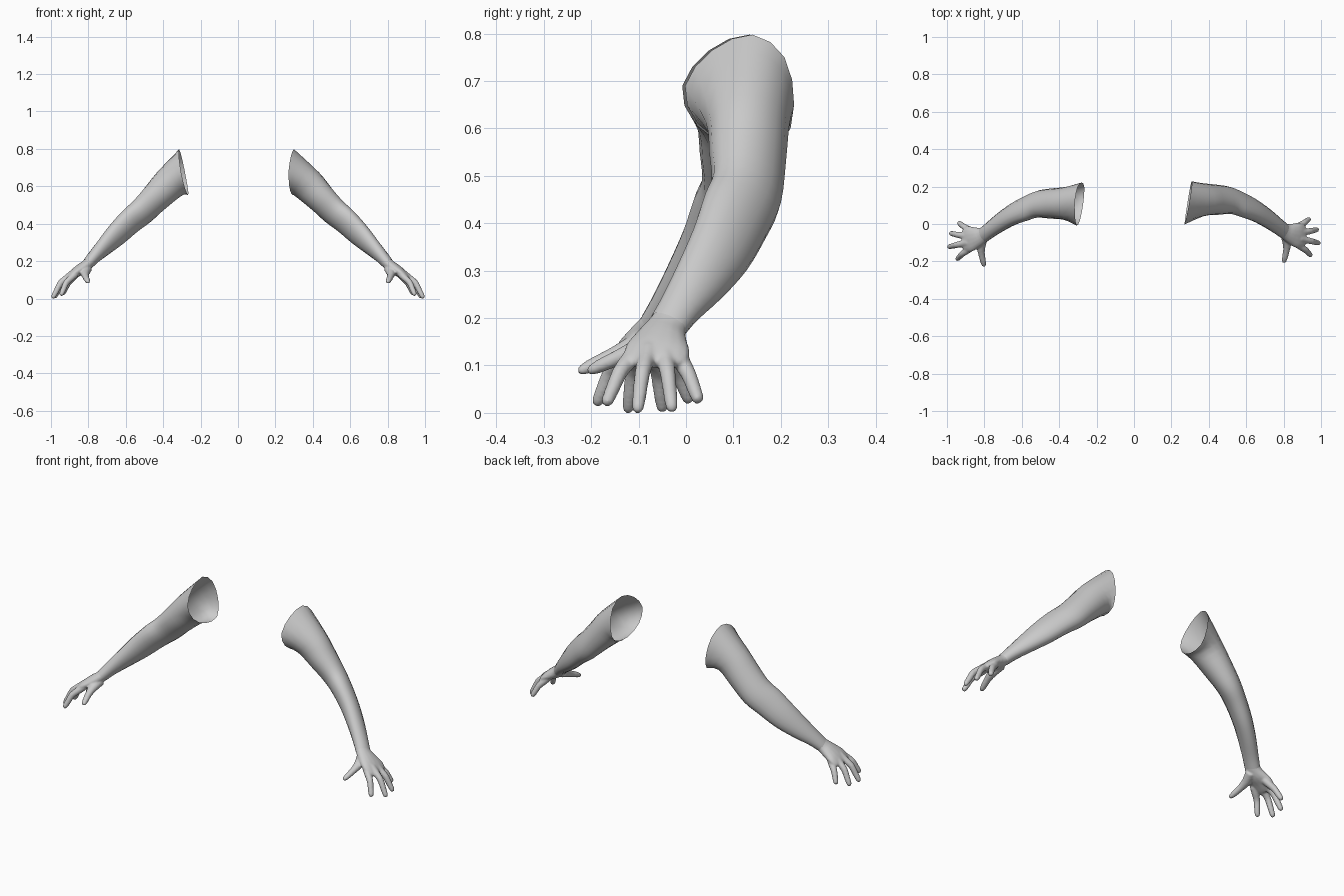
import bpy, bmesh
from math import cos, sin, pi
from mathutils import Vector

if "Cube" in bpy.data.objects:
    bpy.data.objects.remove(bpy.data.objects["Cube"])

SIDES = 16


def catmull(a, b, c, d, t):
    return 0.5 * (2 * b + (c - a) * t + (2 * a - 5 * b + 4 * c - d) * t * t
                  + (3 * b - a - 3 * c + d) * t ** 3)


def make_rings(stations, sides=SIDES):
    """Elliptical rings on a path of (x, y, z, half width, half height[, skew])."""
    pts = [Vector(s[:3]) for s in stations]
    out = []
    for i, s in enumerate(stations):
        t = (pts[min(i + 1, len(pts) - 1)] - pts[max(i - 1, 0)]).normalized()
        ref = Vector((0, 1, 0)) if abs(t.y) < 0.7 else Vector((1, 0, 0))
        side = (ref - t * ref.dot(t)).normalized()
        up = t.cross(side)
        skew = s[5] if len(s) > 5 else 0
        out.append([pts[i] + side * s[3] * cos(2 * pi * k / sides)
                    + up * s[4] * sin(2 * pi * k / sides - skew)
                    for k in range(sides)])
    return out


def smooth_rings(rings, steps):
    out = []
    n = len(rings)
    for i in range(n - 1):
        quad = [rings[min(max(i + o, 0), n - 1)] for o in (-1, 0, 1, 2)]
        for s in range(steps):
            out.append([catmull(*p, s / steps) for p in zip(*quad)])
    return out + [rings[-1]]


def skin(bm, rings, cap):
    loops = [[bm.verts.new(p) for p in r] for r in rings]
    n = len(loops[0])
    for a, b in zip(loops, loops[1:]):
        for k in range(n):
            bm.faces.new((a[k], a[(k + 1) % n], b[(k + 1) % n], b[k]))
    if cap:
        bm.faces.new(loops[0][::-1])
        bm.faces.new(loops[-1])


def finish(bm, name, left):
    if left:
        for v in bm.verts:
            v.co = Vector((-v.co.x, v.co.y - 0.02, v.co.z))
    bmesh.ops.recalc_face_normals(bm, faces=bm.faces)
    me = bpy.data.meshes.new(name)
    bm.to_mesh(me)
    bm.free()
    for p in me.polygons:
        p.use_smooth = True
    ob = bpy.data.objects.new(name, me)
    bpy.context.collection.objects.link(ob)
    return ob


# Shoulder opening outline (y, z), from the back over the top to the front
SHOULDER = [Vector(p) for p in ((.228, .65), (.208, .75), (.14, .798), (.055, .765),
                                (-.002, .69), (.025, .61), (.11, .56), (.20, .565))]
ARM = [(.37, .13, .61, .088, .09, .05), (.44, .13, .54, .081, .08, .15),
       (.512, .127, .467, .074, .073, .3), (.575, .104, .415, .071, .068, .4),
       (.645, .073, .347, .064, .061, .4), (.712, .031, .281, .055, .048, .3),
       (.77, -.012, .222, .045, .036, .1), (.802, -.037, .186, .042, .031, 0)]
PALM = [(.78, -.02, .211, .038, .028), (.807, -.04, .181, .043, .03),
        (.84, -.052, .156, .056, .031), (.877, -.06, .133, .069, .025),
        (.905, -.063, .111, .064, .018), (.915, -.063, .101, .05, .011)]
# Each finger: knuckle, middle joint, tip
FINGERS = [((.868, -.105, .132), (.918, -.14, .085), (.947, -.17, .016)),
           ((.885, -.078, .135), (.948, -.092, .084), (.992, -.103, .001)),
           ((.885, -.046, .132), (.943, -.038, .08), (.983, -.029, .003)),
           ((.868, -.02, .127), (.91, .006, .08), (.938, .028, .022))]
THUMB = [(.805, -.05, .162, .026, .026), (.818, -.10, .136, .024, .022),
         (.815, -.14, .118, .018, .017), (.808, -.175, .102, .016, .015),
         (.802, -.20, .09, .012, .011), (.80, -.208, .086, .004, .004)]


def build_arm(side, left):
    # arm: open shoulder ring blended into elliptical rings down to the wrist
    ring = []
    for i in range(8):
        q = [SHOULDER[(i + o) % 8] for o in (-1, 0, 1, 2)]
        for t in (0, .5):
            y, z = catmull(*q, t)
            if left:
                x = .295 - .09 * (y - .11) + .19 * (z - .68)
                y += .014
            else:
                x = .29 + .17 * (y - .11) + .04 * (z - .68)
            ring.append(Vector((x, y, z)))
    bm = bmesh.new()
    skin(bm, smooth_rings([ring] + make_rings(ARM), 3), False)
    finish(bm, side + "_arm", left)

    # hand: palm, fingers and thumb fused together
    bm = bmesh.new()
    skin(bm, smooth_rings(make_rings(PALM), 3), True)
    for a, b, c in FINGERS:
        a, b, c = Vector(a), Vector(b), Vector(c)
        tube = [(*a, .02, .019), (*a.lerp(b, .5), .0185, .018), (*b, .0165, .0165),
                (*b.lerp(c, .5), .015, .015), (*b.lerp(c, .9), .0125, .0125),
                (*c, .005, .005)]
        skin(bm, smooth_rings(make_rings(tube, 12), 2), True)
    skin(bm, smooth_rings(make_rings(THUMB, 12), 2), True)
    hand = finish(bm, side + "_hand", left)
    rm = hand.modifiers.new("fuse", 'REMESH')
    rm.mode = 'VOXEL'
    rm.voxel_size = 0.005
    rm.use_smooth_shade = True
    sm = hand.modifiers.new("soften", 'SMOOTH')
    sm.factor = 0.5
    sm.iterations = 4


build_arm("right", False)
build_arm("left", True)
